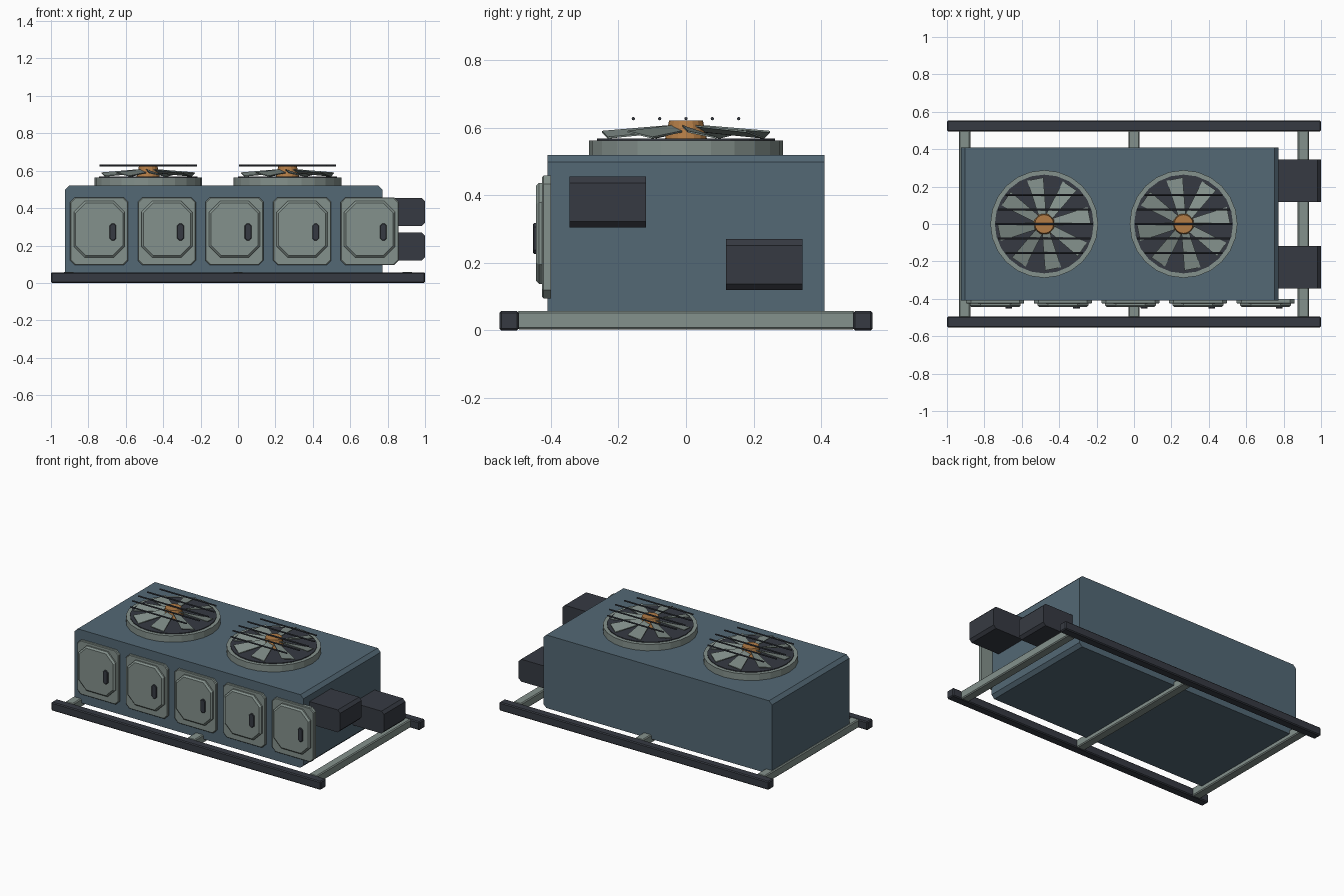
import bpy, bmesh, math
from mathutils import Matrix, Vector

if "Cube" in bpy.data.objects:
    bpy.data.objects.remove(bpy.data.objects["Cube"])


def material(name, srgb):
    color = [((c / 255 + 0.055) / 1.055) ** 2.4 for c in srgb] + [1]
    mat = bpy.data.materials.new(name)
    mat.use_nodes = True
    mat.diffuse_color = color
    mat.node_tree.nodes["Principled BSDF"].inputs["Base Color"].default_value = color
    return mat


BLUE = material("slate blue paint", (83, 104, 117))
GREY = material("sage grey metal", (132, 145, 140))
DARK = material("charcoal metal", (54, 58, 66))
COPPER = material("copper", (178, 124, 70))


def finish(name, bm, mat):
    bmesh.ops.recalc_face_normals(bm, faces=bm.faces)
    mesh = bpy.data.meshes.new(name)
    bm.to_mesh(mesh)
    bm.free()
    mesh.materials.append(mat)
    obj = bpy.data.objects.new(name, mesh)
    bpy.context.collection.objects.link(obj)
    return obj


def chamfered(name, x, y, z, cut, mat, front_inset=0):
    """Block with its four y-running edges cut; the front face may be inset."""
    (x0, x1), (y0, y1), (z0, z1) = x, y, z
    outline = [(x0 + cut, z0), (x1 - cut, z0), (x1, z0 + cut), (x1, z1 - cut),
               (x1 - cut, z1), (x0 + cut, z1), (x0, z1 - cut), (x0, z0 + cut)]
    cx, cz = (x0 + x1) / 2, (z0 + z1) / 2
    sx, sz = 1 - 2 * front_inset / (x1 - x0), 1 - 2 * front_inset / (z1 - z0)
    rings = [(y1, 1, 1), (y0, sx, sz)]
    if front_inset:
        rings.insert(1, (y0 + front_inset, 1, 1))
    bm = bmesh.new()
    loops = [[bm.verts.new((cx + (px - cx) * kx, yy, cz + (pz - cz) * kz))
              for px, pz in outline] for yy, kx, kz in rings]
    for a, b in zip(loops, loops[1:]):
        for i in range(8):
            j = (i + 1) % 8
            bm.faces.new((a[i], a[j], b[j], b[i]))
    bm.faces.new(loops[0])
    bm.faces.new(loops[-1])
    return finish(name, bm, mat)


def beam(name, x, y, z, mat):
    """Square beam with slightly eased edges."""
    bm = bmesh.new()
    bmesh.ops.create_cube(bm, size=1)
    for v in bm.verts:
        for axis, (lo, hi) in enumerate((x, y, z)):
            v.co[axis] = hi if v.co[axis] > 0 else lo
    bmesh.ops.bevel(bm, geom=bm.edges[:], offset=0.006, segments=1, affect='EDGES')
    return finish(name, bm, mat)


def cylinder(name, center, r_low, r_high, z, sides, mat):
    bm = bmesh.new()
    bmesh.ops.create_cone(bm, cap_ends=True, segments=sides, radius1=r_low,
                          radius2=r_high, depth=z[1] - z[0])
    bmesh.ops.translate(bm, verts=bm.verts, vec=(center[0], center[1], sum(z) / 2))
    return finish(name, bm, mat)


def fan_blades(name, cx, count):
    """Widening, pitched blades that droop toward the tips."""
    bm = bmesh.new()
    for n in range(count):
        spin = Matrix.Rotation(math.tau * (n + 0.25) / count, 4, 'Z')
        verts = []
        for thick in (0, 0.005):
            for r, half, height, pitch in ((0.045, 0.02, 0.595, 0.008),
                                           (0.245, 0.044, 0.577, 0.009)):
                for side in (-1, 1):
                    p = spin @ Vector((r, side * half, height - side * pitch + thick))
                    verts.append(bm.verts.new((p.x + cx, p.y, p.z)))
        for ids in ((0, 1, 3, 2), (4, 5, 7, 6), (0, 1, 5, 4),
                    (2, 3, 7, 6), (0, 2, 6, 4), (1, 3, 7, 5)):
            bm.faces.new([verts[i] for i in ids])
    return finish(name, bm, GREY)


# Cabinet
chamfered("cabinet", (-0.925, 0.772), (-0.41, 0.41), (0.03, 0.52), 0.022, BLUE)

# Base frame
for label, y in (("front", (-0.553, -0.495)), ("back", (0.495, 0.553))):
    beam(label + "_rail", (-1, 1), y, (0, 0.057), DARK)
for label, x in (("right", -0.905), ("middle", 0), ("left", 0.905)):
    beam(label + "_crossbar", (x - 0.03, x + 0.03), (-0.5, 0.5), (0.002, 0.058), GREY)

# Side ducts
chamfered("front_duct", (0.75, 1), (-0.345, -0.118), (0.305, 0.455), 0.018, DARK)
chamfered("back_duct", (0.75, 1), (0.118, 0.345), (0.12, 0.27), 0.018, DARK)

# Access doors
for n in range(5):
    x = -0.742 + n * 0.3615
    tag = f"_{n + 1}"
    chamfered("door_frame" + tag, (x - 0.155, x + 0.155), (-0.426, -0.4),
              (0.095, 0.458), 0.025, GREY, 0.004)
    chamfered("door_panel" + tag, (x - 0.136, x + 0.136), (-0.445, -0.42),
              (0.137, 0.437), 0.058, GREY, 0.01)
    chamfered("door_handle" + tag, (x + 0.055, x + 0.091), (-0.453, -0.44),
              (0.226, 0.318), 0.012, DARK, 0.003)

# Roof fans
for label, cx in (("right", -0.48), ("left", 0.265)):
    cylinder(label + "_fan_collar", (cx, 0), 0.288, 0.288, (0.515, 0.563), 24, GREY)
    cylinder(label + "_fan_well", (cx, 0), 0.264, 0.264, (0.56, 0.568), 24, DARK)
    fan_blades(label + "_fan_blades", cx, 8)
    cylinder(label + "_fan_hub", (cx, 0), 0.062, 0.05, (0.568, 0.622), 16, COPPER)
    for n in range(-2, 3):
        y = n * 0.078
        half = math.sqrt(0.26 ** 2 - y ** 2)
        bar = cylinder(f"{label}_grille_bar_{n + 3}", (0, 0), 0.005, 0.005,
                       (-half, half), 8, DARK)
        bar.rotation_euler.y = math.pi / 2
        bar.location = (cx, y, 0.627)
